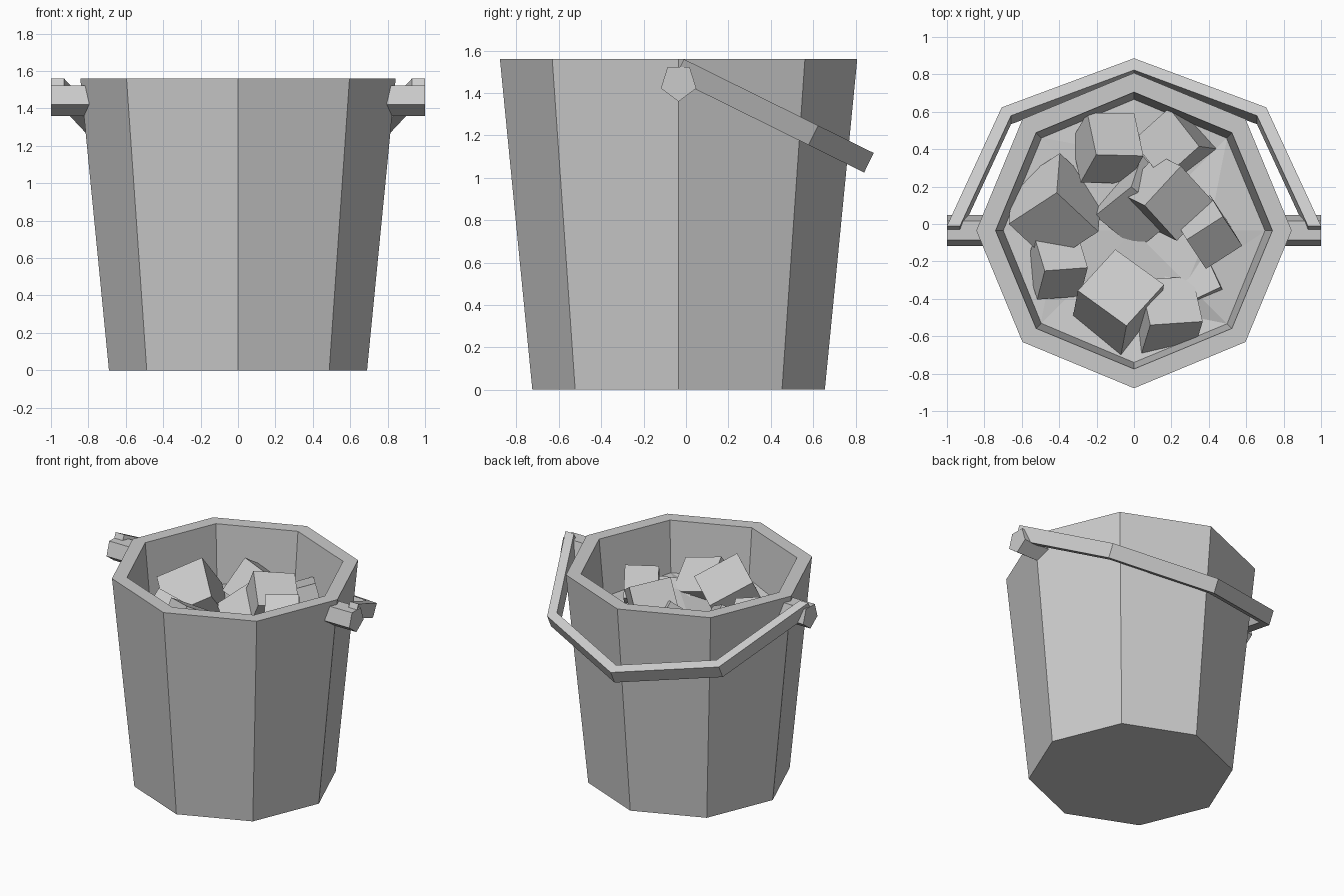
import bpy, bmesh, math, random
from mathutils import Vector, Matrix, Quaternion

random.seed(4)
if "Cube" in bpy.data.objects:
    bpy.data.objects.remove(bpy.data.objects["Cube"], do_unlink=True)

grey = bpy.data.materials.new("plain_grey")
grey.use_nodes = True
colour = (0.6, 0.6, 0.6, 1)
grey.diffuse_color = colour
grey.node_tree.nodes["Principled BSDF"].inputs["Base Color"].default_value = colour

CENTRE_Y = -0.035


def finish(bm, name):
    bmesh.ops.recalc_face_normals(bm, faces=bm.faces)
    mesh = bpy.data.meshes.new(name)
    bm.to_mesh(mesh)
    bm.free()
    mesh.materials.append(grey)
    obj = bpy.data.objects.new(name, mesh)
    bpy.context.collection.objects.link(obj)
    return obj


def loft(name, rings):
    """Join equal-length rings of points with quads and cap both ends."""
    bm = bmesh.new()
    loops = [[bm.verts.new(p) for p in ring] for ring in rings]
    for a, b in zip(loops, loops[1:]):
        n = len(a)
        for i in range(n):
            j = (i + 1) % n
            bm.faces.new((a[i], a[j], b[j], b[i]))
    bm.faces.new(loops[0])
    bm.faces.new(loops[-1])
    return finish(bm, name)


def octagon(r, z):
    return [(r * math.cos(i * math.pi / 4), CENTRE_Y + r * math.sin(i * math.pi / 4), z)
            for i in range(8)]


# Bucket: tapered eight-sided shell, outside, rim and inside
profile = [(0.69, 0), (0.843, 1.56), (0.74, 1.56), (0.60, 0.08)]
loft("bucket", [octagon(r, z) for r, z in profile])

# Five-sided lugs on both sides
for side, label in ((1, "left"), (-1, "right")):
    rings = []
    for x in (0.78, 1.0):
        angles = [-math.pi / 2 + k * math.tau / 5 for k in range(5)]
        rings.append([(side * x, CENTRE_Y + 0.088 * math.cos(a), 1.45 + 0.09 * math.sin(a))
                      for a in angles])
    loft("lug_" + label, rings)

# Handle: half octagon lying tilted down towards the back
start = Vector((0, -0.01, 1.56))
along = Vector((0, 0.896, -0.443))
down = Vector((0, -0.443, -0.896)) * 0.103
handle_rings = []
for i in range(5):
    a = i * math.pi / 4
    ring = []
    for r, d in ((1, 0), (0.93, 0), (0.93, 1), (1, 1)):
        ring.append(start + Vector((r * math.cos(a), 0, 0)) + along * r * math.sin(a) + down * d)
    handle_rings.append(ring)
loft("handle", handle_rings)

# Uneven bed of ice filling the bucket
bm = bmesh.new()
rim = [bm.verts.new((x, y, 1.16 + random.uniform(-0.04, 0.04))) for x, y, z in octagon(0.705, 0)]
mid = [bm.verts.new((x, y, 1.17 + random.uniform(-0.05, 0.05))) for x, y, z in octagon(0.4, 0)]
hub = bm.verts.new((0, CENTRE_Y, 1.17))
for i in range(8):
    j = (i + 1) % 8
    bm.faces.new((rim[i], rim[j], mid[i]))
    bm.faces.new((rim[j], mid[j], mid[i]))
    bm.faces.new((mid[i], mid[j], hub))
finish(bm, "ice_bed")

# Ice cubes: top face centre x, y, z, size, yaw, tilt of the top face in x, y
cubes = [
    (-0.07, -0.34, 1.36, 0.33, -39, 0.09, 0.48),
    (-0.43, -0.02, 1.31, 0.34, -50, -0.05, -0.62),
    (-0.10, 0.48, 1.32, 0.27, 5, 0.31, 0.55),
    (0.17, 0.43, 1.31, 0.27, 40, -0.35, 0.05),
    (0.24, 0.11, 1.42, 0.29, 45, 0.45, -0.22),
    (0.43, -0.10, 1.40, 0.23, 33, 0.30, -0.50),
    (-0.39, -0.15, 1.27, 0.24, 10, 0.17, 0.64),
    (0.20, -0.41, 1.30, 0.29, 8, 0.17, 0.55),
    (0.00, 0.03, 1.26, 0.30, -45, -0.20, -0.60),
    (0.30, -0.28, 1.21, 0.25, 25, -0.15, 0.20),
]
for n, (x, y, z, size, yaw, nx, ny) in enumerate(cubes, 1):
    up = Vector((nx, ny, math.sqrt(1 - nx * nx - ny * ny)))
    tilt = Vector((0, 0, 1)).rotation_difference(up)
    turn = Quaternion((0, 0, 1), math.radians(yaw))
    matrix = Matrix.Translation(Vector((x, y, z)) - up * size / 2) @ (tilt @ turn).to_matrix().to_4x4()
    bm = bmesh.new()
    bmesh.ops.create_cube(bm, size=size, matrix=matrix)
    finish(bm, f"ice_cube_{n}")
